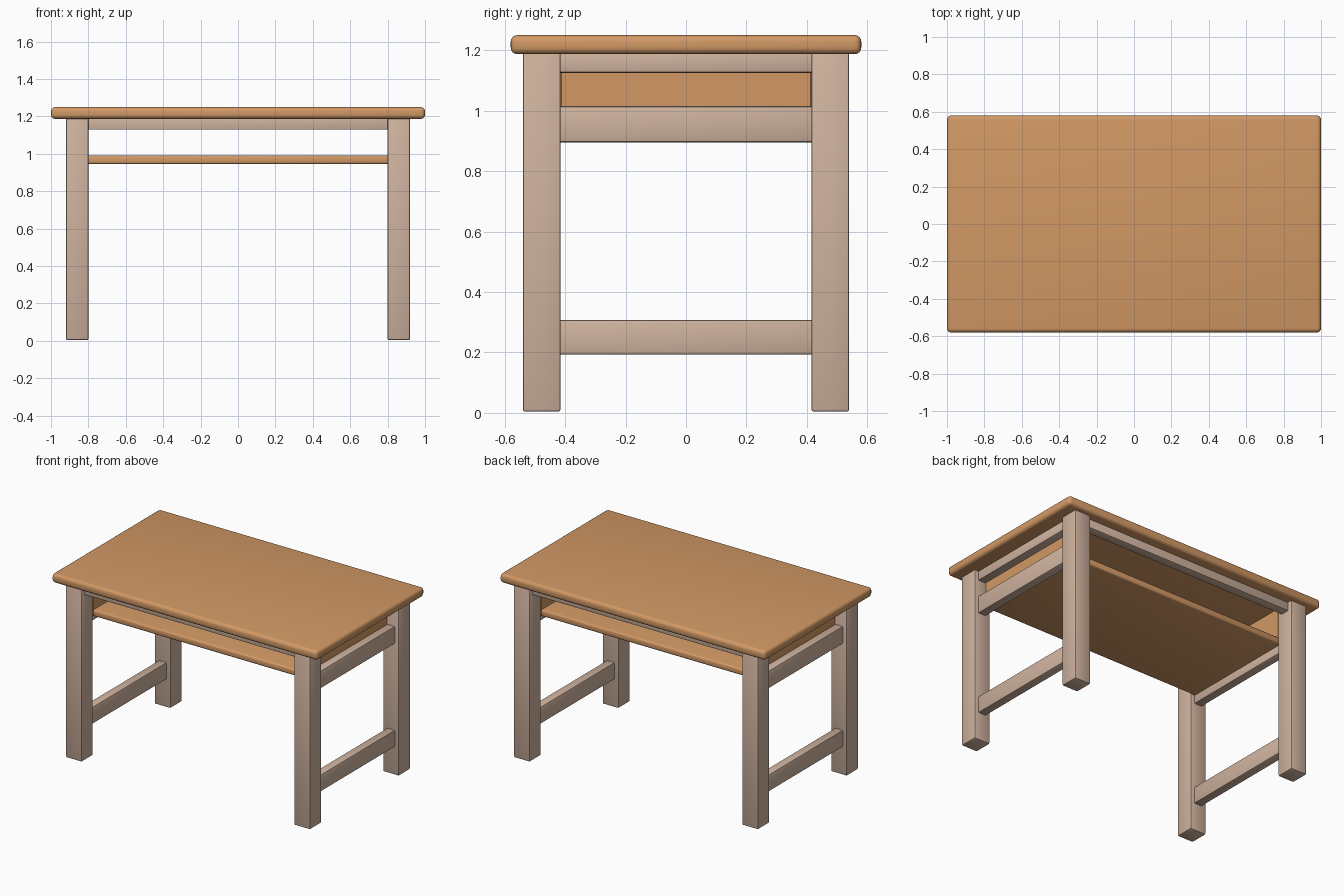
import bpy, bmesh

if "Cube" in bpy.data.objects:
    bpy.data.objects.remove(bpy.data.objects["Cube"])


def material(name, rgb):
    m = bpy.data.materials.new(name)
    m.diffuse_color = (*rgb, 1)
    m.use_nodes = True
    m.node_tree.nodes["Principled BSDF"].inputs["Base Color"].default_value = m.diffuse_color
    return m


ORANGE_WOOD = material("orange wood", (0.645, 0.318, 0.130))
PALE_WOOD = material("pale wood", (0.625, 0.450, 0.345))


def board(name, lo, hi, mat, bevel=0.008, segments=2):
    """Rounded box between two corners."""
    bm = bmesh.new()
    bmesh.ops.create_cube(bm, size=1)
    for v in bm.verts:
        v.co = [(a + b) / 2 + c * (b - a) for a, b, c in zip(lo, hi, v.co)]
    bmesh.ops.bevel(bm, geom=bm.edges[:], offset=bevel, segments=segments,
                    profile=0.5, affect='EDGES')
    bmesh.ops.recalc_face_normals(bm, faces=bm.faces[:])
    mesh = bpy.data.meshes.new(name)
    bm.to_mesh(mesh)
    bm.free()
    mesh.materials.append(mat)
    obj = bpy.data.objects.new(name, mesh)
    bpy.context.collection.objects.link(obj)
    bpy.ops.object.select_all(action='DESELECT')
    obj.select_set(True)
    bpy.context.view_layer.objects.active = obj
    bpy.ops.object.shade_smooth_by_angle(angle=0.6)
    return obj


def mirrored(name, lo, hi, mat, axis, labels, **kw):
    """Board and its mirror image across x (0) or y (1)."""
    board(f"{labels[0]}_{name}", lo, hi, mat, **kw)
    lo, hi = list(lo), list(hi)
    lo[axis], hi[axis] = -hi[axis], -lo[axis]
    board(f"{labels[1]}_{name}", lo, hi, mat, **kw)


SIDES = ("right", "left")
ENDS = ("back", "front")

# Table top and the storage shelf under it
board("table_top", (-1, -0.58, 1.187), (1, 0.58, 1.25), ORANGE_WOOD,
      bevel=0.022, segments=4)
board("shelf", (-0.83, -0.41, 0.945), (0.83, 0.41, 0.99), ORANGE_WOOD,
      bevel=0.012, segments=3)

# Orange panels closing the shelf at both sides
mirrored("shelf_side_panel", (0.802, -0.415, 0.95), (0.832, 0.415, 1.19),
         ORANGE_WOOD, 0, SIDES, bevel=0.003, segments=1)

# Four legs
for y, end in ((0.415, "back"), (-0.54, "front")):
    mirrored(f"{end}_leg", (0.80, y, 0.004), (0.92, y + 0.125, 1.195),
             PALE_WOOD, 0, SIDES)

# Long aprons below the top, front and back
mirrored("apron", (-0.81, 0.447, 1.13), (0.81, 0.508, 1.195),
         PALE_WOOD, 1, ENDS, bevel=0.004)

# Side apron, shelf rail and stretcher between the legs
for part, z0, z1 in (("side_apron", 1.125, 1.195),
                     ("shelf_rail", 0.895, 1.015),
                     ("stretcher", 0.193, 0.308)):
    mirrored(part, (0.83, -0.425, z0), (0.89, 0.425, z1), PALE_WOOD, 0, SIDES)
